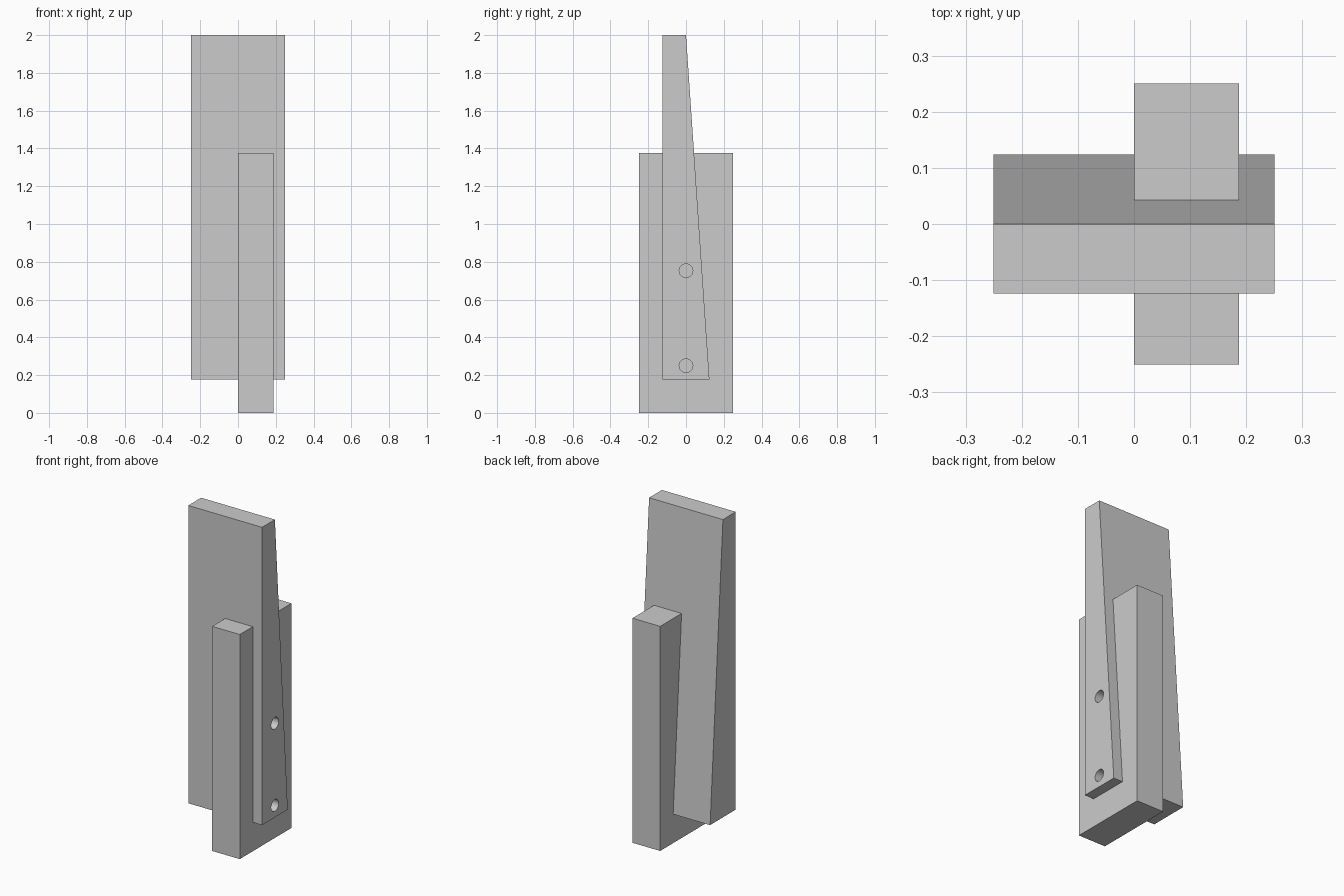
import bpy
import bmesh
from mathutils import Matrix

cube = bpy.data.objects.get("Cube")
if cube:
    bpy.data.objects.remove(cube, do_unlink=True)

grey = bpy.data.materials.new("light grey")
grey.use_nodes = True
grey.diffuse_color = (0.6, 0.6, 0.6, 1)
grey.node_tree.nodes["Principled BSDF"].inputs["Base Color"].default_value = grey.diffuse_color


def add_object(name, bm):
    bmesh.ops.recalc_face_normals(bm, faces=bm.faces)
    mesh = bpy.data.meshes.new(name)
    bm.to_mesh(mesh)
    bm.free()
    mesh.materials.append(grey)
    obj = bpy.data.objects.new(name, mesh)
    bpy.context.collection.objects.link(obj)
    return obj


def extrude_side_profile(name, profile, x0, x1):
    """Extrude a (y, z) outline from x0 to x1."""
    bm = bmesh.new()
    face = bm.faces.new([bm.verts.new((x0, y, z)) for y, z in profile])
    grown = bmesh.ops.extrude_face_region(bm, geom=[face])
    verts = [v for v in grown["geom"] if isinstance(v, bmesh.types.BMVert)]
    bmesh.ops.translate(bm, verts=verts, vec=(x1 - x0, 0, 0))
    return add_object(name, bm)


# Tapered board with a sloping back
board = extrude_side_profile(
    "tapered_board", [(-0.124, 0.177), (0.124, 0.177), (0, 2), (-0.124, 2)], -0.25, 0.25)

# Upright post let through the board
post = extrude_side_profile(
    "upright_post", [(-0.25, 0), (0.25, 0), (0.25, 1.375), (-0.25, 1.375)], 0, 0.187)

# Blind bolt holes drilled in from the side
bm = bmesh.new()
for z in (0.25, 0.753):
    bmesh.ops.create_cone(
        bm, cap_ends=True, segments=32, radius1=0.036, radius2=0.036, depth=0.3,
        matrix=Matrix.Translation((0.17, 0, z)) @ Matrix.Rotation(1.570796, 4, "Y"))
drill = add_object("bolt_hole_cutter", bm)
drill.hide_render = True
drill.hide_viewport = True
drill.display_type = "WIRE"

for part in (board, post):
    cut = part.modifiers.new("bolt holes", "BOOLEAN")
    cut.operation = "DIFFERENCE"
    cut.solver = "EXACT"
    cut.object = drill
